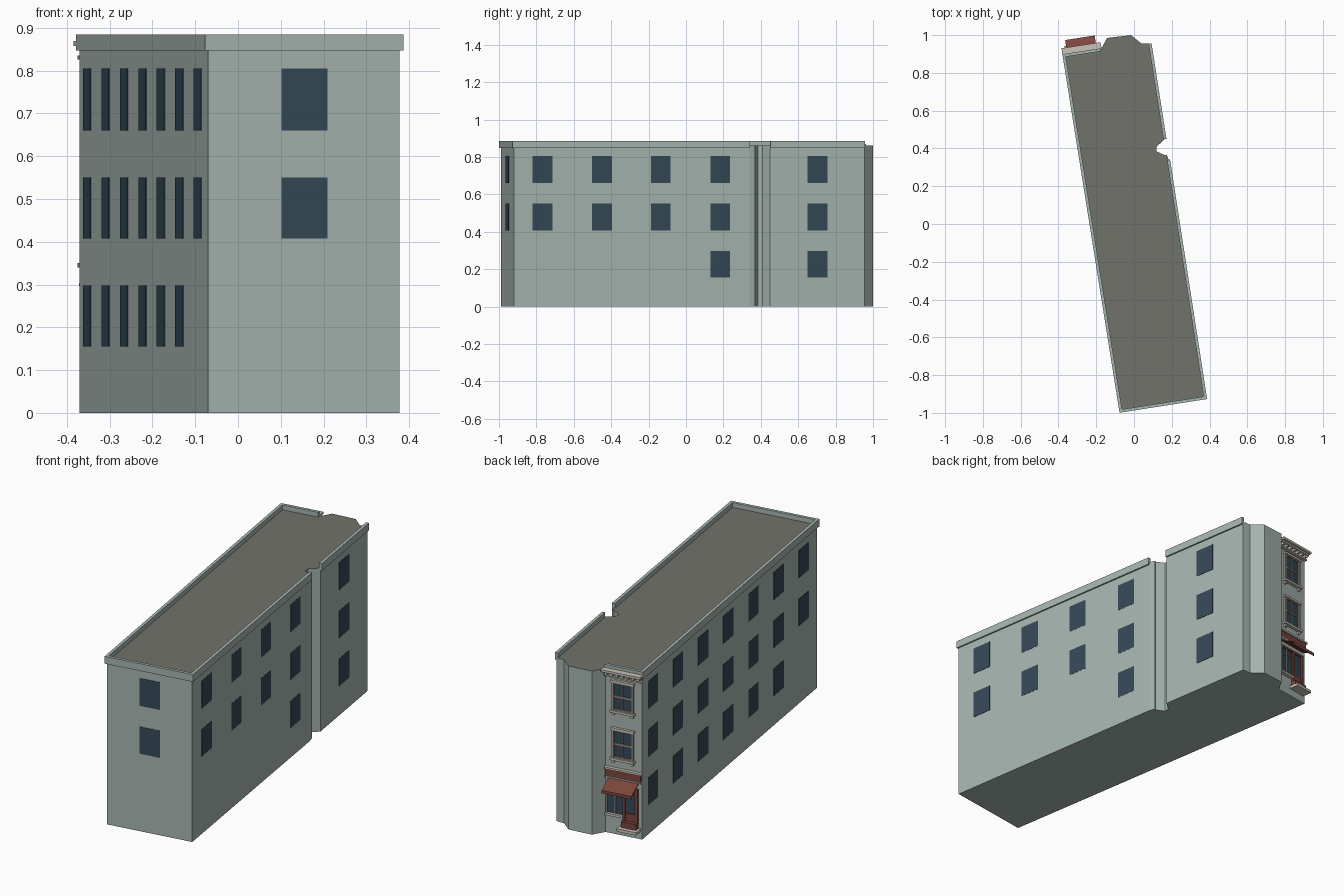
import bpy, bmesh
from mathutils import Vector

if "Cube" in bpy.data.objects:
    bpy.data.objects.remove(bpy.data.objects["Cube"])


def material(name, r, g, b):
    m = bpy.data.materials.new(name)
    m.diffuse_color = (r, g, b, 1)
    m.use_nodes = True
    m.node_tree.nodes["Principled BSDF"].inputs["Base Color"].default_value = m.diffuse_color
    return m


WALL = material("wall_paint", 0.38, 0.46, 0.43)
ROOF = material("roofing", 0.17, 0.17, 0.15)
GLASS = material("glass", 0.035, 0.065, 0.095)
TRIM = material("pale_trim", 0.58, 0.54, 0.48)
FRAME = material("sash_frame", 0.36, 0.31, 0.27)
RED = material("red_brown", 0.2, 0.06, 0.045)


def finish(name, bm, *mats):
    bmesh.ops.recalc_face_normals(bm, faces=bm.faces)
    me = bpy.data.meshes.new(name)
    bm.to_mesh(me)
    bm.free()
    ob = bpy.data.objects.new(name, me)
    for m in mats:
        me.materials.append(m)
    bpy.context.collection.objects.link(ob)
    return ob


def prism(bm, ring_a, ring_b):
    a = [bm.verts.new(p) for p in ring_a]
    b = [bm.verts.new(p) for p in ring_b]
    n = len(a)
    for i in range(n):
        bm.faces.new((a[i], a[(i + 1) % n], b[(i + 1) % n], b[i]))
    bm.faces.new(a)
    return bm.faces.new(b)


class Wall:
    """Local frame on a wall: u along it, n outward, z up."""
    def __init__(self, p, q, side=1):
        self.o = Vector((*p, 0))
        d = Vector((*q, 0)) - self.o
        self.length = d.length
        self.u = d.normalized()
        self.n = Vector((self.u.y, -self.u.x, 0)) * side

    def at(self, u, n, z):
        return self.o + self.u * u + self.n * n + Vector((0, 0, z))

    def profile(self, name, u0, u1, pts, mat):
        bm = bmesh.new()
        prism(bm, [self.at(u0, n, z) for n, z in pts], [self.at(u1, n, z) for n, z in pts])
        return finish(name, bm, mat)

    def boxes(self, name, items, mat):
        bm = bmesh.new()
        for u0, u1, n0, n1, z0, z1 in items:
            ring = ((n0, z0), (n1, z0), (n1, z1), (n0, z1))
            prism(bm, [self.at(u0, n, z) for n, z in ring], [self.at(u1, n, z) for n, z in ring])
        return finish(name, bm, mat)


# Main body with notch on the right and angled bay at the back
F, R = (-0.07, -0.99), (0.378, -0.92)
N0, N1, K = (0.183, 0.34), (0.164, 0.45), (0.085, 0.955)
A, B = (-0.37, 0.892), (-0.177, 0.922)
plan = [F, R, N0, (0.172, 0.37), (0.165, 0.363), (0.12, 0.385), (0.12, 0.41), N1, K,
        (0.04, 0.955), (-0.016, 1.0), (-0.142, 0.985), B, A]
bm = bmesh.new()
top = prism(bm, [(x, y, 0) for x, y in plan], [(x, y, 0.86) for x, y in plan])
top.material_index = 1
finish("building_body", bm, WALL, ROOF)


# Mitred parapet strips
def parapet(name, path, out=0.008, inn=0.008, z0=0.847, z1=0.885):
    pts = [Vector(p) for p in path]
    dirs = [(b - a).normalized() for a, b in zip(pts, pts[1:])]
    nor = [Vector((d.y, -d.x)) for d in dirs]
    bm = bmesh.new()
    rings = []
    for i, p in enumerate(pts):
        a, b = nor[max(i - 1, 0)], nor[min(i, len(nor) - 1)]
        m = (a + b) / (1 + a.dot(b))
        rings.append([bm.verts.new((*(p + m * o), z)) for o, z in
                      ((out, z0), (out, z1), (-inn, z1), (-inn, z0))])
    for r, s in zip(rings, rings[1:]):
        for j in range(4):
            bm.faces.new((r[j], r[(j + 1) % 4], s[(j + 1) % 4], s[j]))
    bm.faces.new(rings[0])
    bm.faces.new(rings[-1])
    finish(name, bm, WALL)


parapet("parapet_rear_right", [N1, K])
# The facade leg runs from the back bay to the left wall
parapet("parapet_main", [B, A, F, R, N0])

# Plain windows on the three secondary walls
ROWS = [(0.155, 0.298), (0.408, 0.55), (0.66, 0.805)]
left, front, right = Wall(A, F), Wall(F, R), Wall(R, K)


def pane(c, w, row):
    return (c - w / 2, c + w / 2, -0.004, 0.002, *ROWS[row])


left.boxes("left_windows", [pane(0.114 + 0.274 * i, 0.108, r) for r in range(3)
                            for i in range(7) if r or i < 6], GLASS)
front.boxes("front_windows", [pane(0.228, 0.108, r) for r in (1, 2)], GLASS)
right_c = [(y + 0.92) / 1.875 * right.length for y in (-0.767, -0.45, -0.135, 0.183, 0.703)]
right.boxes("right_windows", [pane(c, 0.107, r) for r in range(3)
                              for i, c in enumerate(right_c) if r or i > 2], GLASS)

# Street facade at the back left corner
fac = Wall(A, B, -1)
W = fac.length
C = W / 2 + 0.003

# Cornice with modillions
fac.boxes("cornice", [(-0.008, W + 0.006, 0, 0.04, 0.857, 0.869),
                      (-0.004, W + 0.003, 0, 0.028, 0.848, 0.857),
                      (-0.003, W + 0.002, 0, 0.014, 0.826, 0.835)], TRIM)
fac.boxes("cornice_brackets", [(u - 0.006, u + 0.006, 0, 0.024, 0.835, 0.848)
                               for u in [0.012 + i * (W - 0.024) / 6 for i in range(7)]], TRIM)

# Upper sash windows: glass, frame with glazing bars, lintel and sill
for name, z0, z1 in (("middle", 0.405, 0.55), ("upper", 0.655, 0.8)):
    h, zm = 0.05, (z0 + z1) / 2
    fac.boxes(name + "_sash_glass", [(C - h, C + h, 0, 0.003, z0, z1)], GLASS)
    fac.boxes(name + "_sash_frame", [
        (C - h - 0.007, C - h + 0.004, 0, 0.01, z0, z1),
        (C + h - 0.004, C + h + 0.007, 0, 0.01, z0, z1),
        (C - h, C + h, 0, 0.009, z1 - 0.006, z1),
        (C - h, C + h, 0, 0.009, z0, z0 + 0.007),
        (C - h, C + h, 0, 0.008, zm - 0.004, zm + 0.004),
        (C - 0.002, C + 0.002, 0, 0.006, z0, z1)], FRAME)
    fac.boxes(name + "_window_trim", [
        (C - h - 0.011, C + h + 0.011, 0, 0.014, z1, z1 + 0.012),
        (C - h - 0.014, C + h + 0.014, 0, 0.018, z0 - 0.012, z0),
        (C - h - 0.006, C - h + 0.006, 0, 0.011, z0 - 0.026, z0 - 0.012),
        (C + h - 0.006, C + h + 0.006, 0, 0.011, z0 - 0.026, z0 - 0.012)], TRIM)

# Shopfront fascia and awning
fac.boxes("fascia_board", [(0.003, W - 0.003, 0, 0.012, 0.303, 0.34)], RED)
fac.boxes("fascia_moulding", [(-0.003, W, 0, 0.018, 0.34, 0.35),
                              (0.001, W - 0.001, 0, 0.015, 0.296, 0.303)], TRIM)
fac.profile("awning", 0.018, 0.176, [(0, 0.296), (0.08, 0.256), (0.08, 0.24),
                                     (0.077, 0.24), (0.077, 0.252), (0, 0.29)], RED)

# Shop window and door
fac.boxes("shop_glass", [(0.1, 0.182, 0, 0.003, 0.11, 0.25),
                         (0.034, 0.086, 0, 0.004, 0.125, 0.25)], GLASS)
fac.boxes("shop_window_frame", [(0.182, 0.19, 0, 0.012, 0.1, 0.26),
                                (0.139, 0.143, 0, 0.008, 0.11, 0.25),
                                (0.1, 0.182, 0, 0.008, 0.21, 0.215)], FRAME)
fac.boxes("shop_sill", [(0.096, 0.192, 0, 0.018, 0.098, 0.11)], TRIM)
fac.boxes("door_frame", [(0.02, 0.034, 0, 0.012, 0.085, 0.26),
                         (0.086, 0.1, 0, 0.012, 0.085, 0.26),
                         (0.034, 0.086, 0, 0.008, 0.085, 0.125),
                         (0.02, 0.19, 0, 0.012, 0.25, 0.262)], RED)

# Entrance steps
fac.boxes("upper_step", [(0.02, 0.1, 0, 0.028, 0.055, 0.085)], RED)
fac.boxes("lower_step", [(0.008, 0.112, 0, 0.05, 0.04, 0.055)], TRIM)
